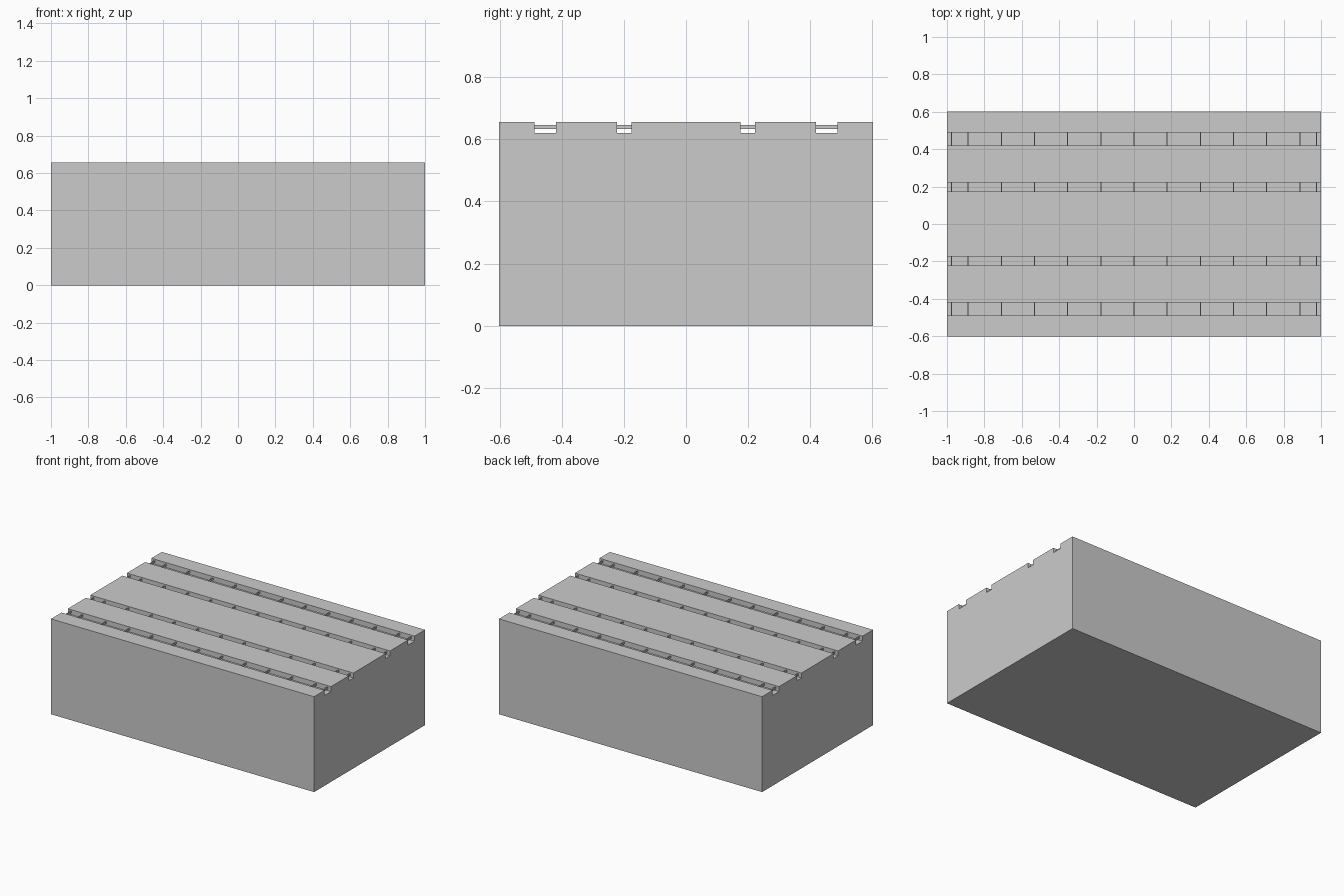
import bpy, bmesh

if "Cube" in bpy.data.objects:
    bpy.data.objects.remove(bpy.data.objects["Cube"])

TOP, FLOOR, HALF_X, HALF_Y = 0.655, 0.621, 1.0, 0.602
GROOVES = [(0.175, 0.222), (0.419, 0.488)]   # inner and outer slot, mirrored in y


def finish(name, bm):
    bmesh.ops.recalc_face_normals(bm, faces=bm.faces)
    mesh = bpy.data.meshes.new(name)
    bm.to_mesh(mesh)
    bm.free()
    obj = bpy.data.objects.new(name, mesh)
    bpy.context.collection.objects.link(obj)
    return obj


# Slotted block: half profile mirrored in y, extruded along x
half = []
for a, b in GROOVES:
    half += [(a, TOP), (a, FLOOR), (b, FLOOR), (b, TOP)]
half += [(HALF_Y, TOP), (HALF_Y, 0)]
profile = [(-y, z) for y, z in reversed(half)] + half

bm = bmesh.new()
face = bm.faces.new([bm.verts.new((-HALF_X, y, z)) for y, z in profile])
ext = bmesh.ops.extrude_face_region(bm, geom=[face])
moved = [v for v in ext["geom"] if isinstance(v, bmesh.types.BMVert)]
bmesh.ops.translate(bm, verts=moved, vec=(2 * HALF_X, 0, 0))
finish("slotted_block", bm)

# Thin cross bars bridging each slot
pitch = 1.95 / 11
bar_x = [-0.975] + [i * pitch for i in range(-5, 6)] + [0.975]
for label, (a, b) in zip(("inner", "outer"), GROOVES):
    for side, sign in (("back", 1), ("front", -1)):
        bm = bmesh.new()
        for x in bar_x:
            cube = bmesh.ops.create_cube(bm, size=1)["verts"]
            bmesh.ops.scale(bm, verts=cube, vec=(0.006, b - a, 0.013))
            bmesh.ops.translate(bm, verts=cube, vec=(x, sign * (a + b) / 2, 0.64))
        finish(f"{label}_{side}_cross_bars", bm)
